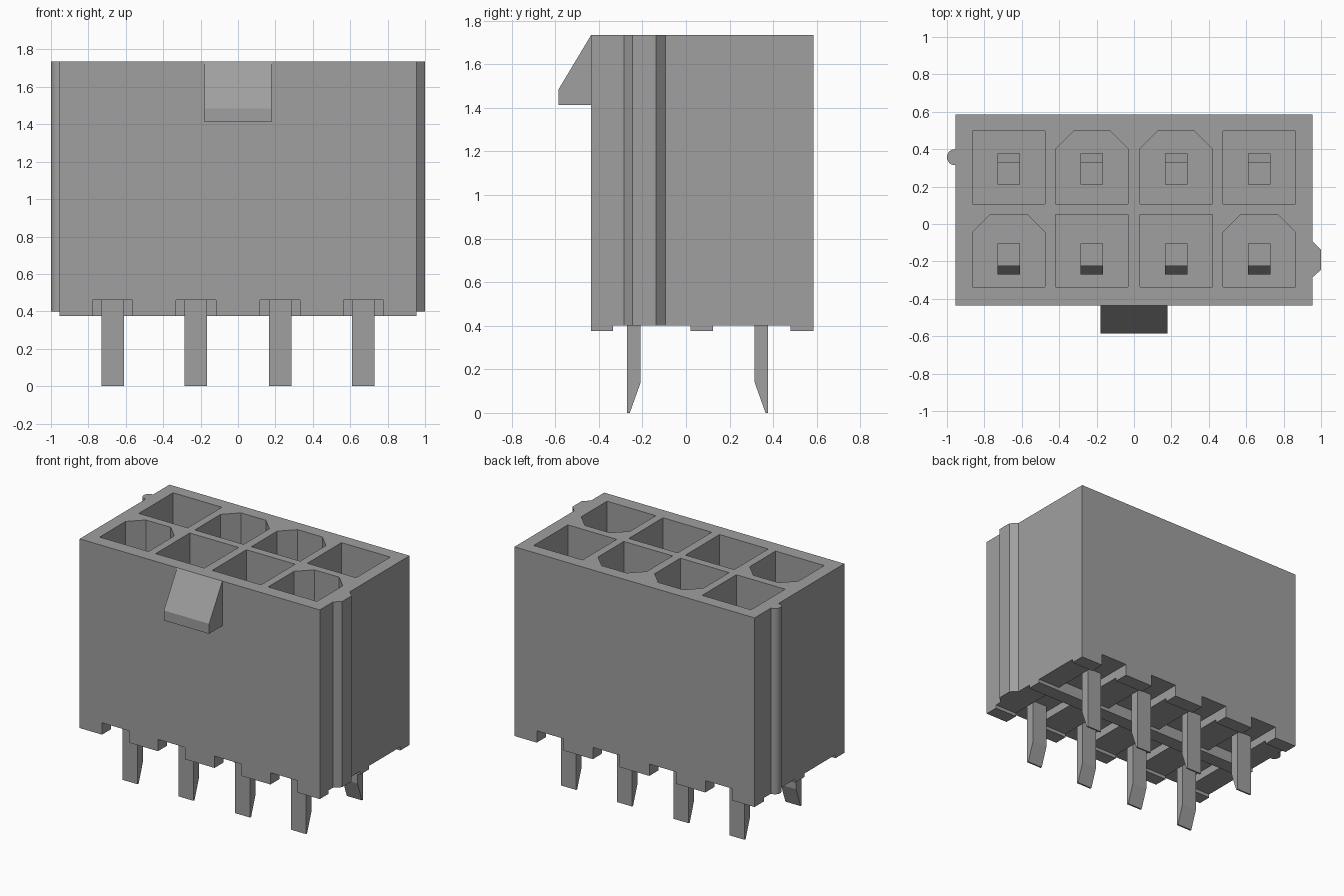
import bpy, bmesh, math

if "Cube" in bpy.data.objects:
    bpy.data.objects.remove(bpy.data.objects["Cube"])

grey = bpy.data.materials.new("connector grey")
grey.diffuse_color = (0.35, 0.35, 0.35, 1)
grey.use_nodes = True
grey.node_tree.nodes["Principled BSDF"].inputs["Base Color"].default_value = grey.diffuse_color


def prism(bm, pts, a, b, axis):
    """Extrude a closed 2D outline from a to b. axis z: pts are (x, y); axis x: pts are (y, z)."""
    place = (lambda p, h: (p[0], p[1], h)) if axis == 'z' else (lambda p, h: (h, p[0], p[1]))
    low = [bm.verts.new(place(p, a)) for p in pts]
    high = [bm.verts.new(place(p, b)) for p in pts]
    n = len(pts)
    faces = [bm.faces.new(low[::-1]), bm.faces.new(high)]
    for i in range(n):
        j = (i + 1) % n
        faces.append(bm.faces.new((low[i], low[j], high[j], high[i])))
    bmesh.ops.recalc_face_normals(bm, faces=faces)


def box(bm, x0, x1, y0, y1, z0, z1):
    prism(bm, [(x0, y0), (x1, y0), (x1, y1), (x0, y1)], z0, z1, 'z')


def finish(bm, name):
    me = bpy.data.meshes.new(name)
    bm.to_mesh(me)
    bm.free()
    ob = bpy.data.objects.new(name, me)
    bpy.context.collection.objects.link(ob)
    me.materials.append(grey)
    return ob


def cut(target, bm):
    cutter = finish(bm, "cutter")
    cutter.hide_render = True
    mod = target.modifiers.new("cut", 'BOOLEAN')
    mod.operation = 'DIFFERENCE'
    mod.solver = 'EXACT'
    mod.object = cutter
    bpy.context.view_layer.objects.active = target
    bpy.ops.object.modifier_apply(modifier=mod.name)
    bpy.data.objects.remove(cutter)


W, Y0, Y1 = 0.955, -0.435, 0.585
Z0, TOP, FLOOR = 0.375, 1.735, 0.62
columns = [-0.67, -0.225, 0.225, 0.67]
rows = [-0.143, 0.302]

# Housing block
bm = bmesh.new()
box(bm, -W, W, Y0, Y1, Z0, TOP)
housing = finish(bm, "housing")

# Sockets from above (some keyed with chamfered corners), pin notches from below
bm = bmesh.new()
r, c = 0.194, 0.095
for i, x in enumerate(columns):
    for j, y in enumerate(rows):
        keyed = (i in (0, 3)) == (j == 0)
        k = c if keyed else 0
        pts = [(x - r, y - r), (x + r, y - r), (x + r, y + r - k)]
        if keyed:
            pts += [(x + r - k, y + r), (x - r + k, y + r)]
        pts.append((x - r, y + r - k))
        prism(bm, pts, FLOOR, TOP + 0.1, 'z')
    box(bm, x - 0.107, x + 0.107, Y0 - 0.1, 0.02, Z0 - 0.1, 0.46)
    box(bm, x - 0.107, x + 0.107, 0.125, Y1 + 0.1, Z0 - 0.1, 0.46)
cut(housing, bm)

# Shallow recesses that leave three standoff bars underneath
bm = bmesh.new()
for a, b in ((-0.335, 0.02), (0.125, 0.48)):
    box(bm, -W - 0.1, W + 0.1, a, b, Z0 - 0.1, 0.4)
cut(housing, bm)

# Latch ramp on the front
bm = bmesh.new()
prism(bm, [(Y0 + 0.01, TOP), (Y0, TOP), (-0.585, 1.485), (-0.585, 1.413), (Y0 + 0.01, 1.413)],
      -0.18, 0.18, 'x')
finish(bm, "latch_ramp")

# Angular rib on the right side
bm = bmesh.new()
prism(bm, [(W - 0.01, -0.285), (W, -0.285), (1, -0.245), (1, -0.138), (W, -0.093), (W - 0.01, -0.093)],
      0.4, TOP, 'z')
finish(bm, "right_rib")

# Rounded rib on the left side
bm = bmesh.new()
arc = [math.radians(90 + 15 * i) for i in range(13)]
pts = [(-0.96 + 0.04 * math.cos(t), 0.357 + 0.042 * math.sin(t)) for t in arc]
prism(bm, [(-W + 0.01, 0.399)] + pts + [(-W + 0.01, 0.315)], 0.4, TOP, 'z')
rib = finish(bm, "left_rib")
bpy.ops.object.select_all(action='DESELECT')
rib.select_set(True)
bpy.context.view_layer.objects.active = rib
bpy.ops.object.shade_smooth_by_angle(angle=math.radians(30))

# Pins: tapered leg below, stepped inwards to a square contact in the socket
for row, outer, s in (("front", -0.27, 1), ("back", 0.377, -1)):
    side = [(0, 0), (0.012, 0), (0.062, 0.14), (0.062, 0.66), (0.165, 0.76),
            (0.165, 1.2), (0.045, 1.2), (0.045, 0.76), (0, 0.68)]
    for i, x in enumerate(columns):
        bm = bmesh.new()
        prism(bm, [(outer + s * d, z) for d, z in side], x - 0.06, x + 0.06, 'x')
        finish(bm, f"{row}_pin_{i + 1}")
